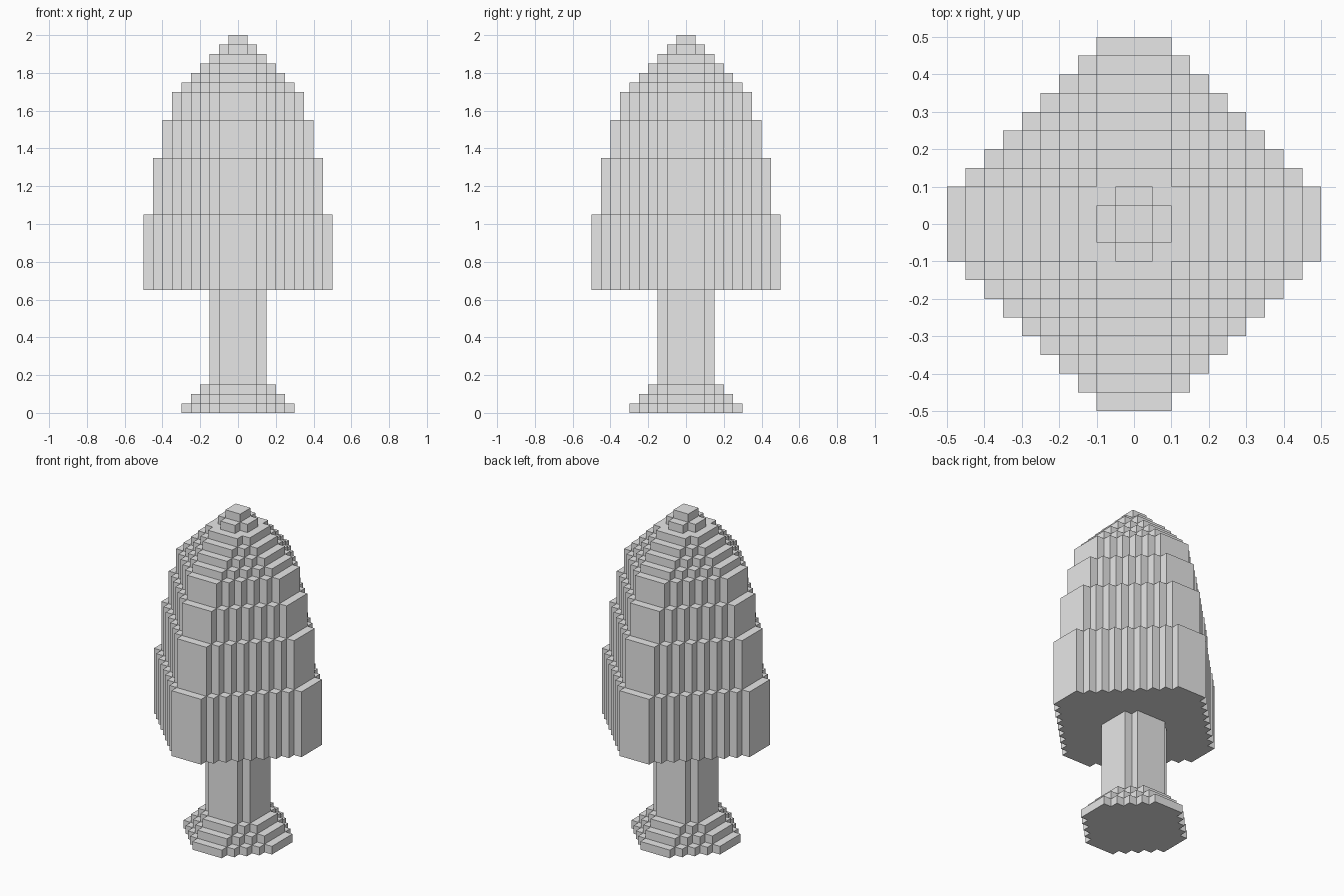
import bpy
import bmesh

CELL = 0.05

cube = bpy.data.objects.get("Cube")
if cube:
    bpy.data.objects.remove(cube, do_unlink=True)

# One plain grey for the whole tree
grey = bpy.data.materials.new("plain_grey")
grey.use_nodes = True
grey.diffuse_color = (0.8, 0.8, 0.8, 1)
grey.node_tree.nodes["Principled BSDF"].inputs["Base Color"].default_value = (0.8, 0.8, 0.8, 1)


def stepped_outline(half, flat):
    """Diamond with staircase corners, in cells, counter-clockwise."""
    x, y = half, flat
    quarter = [(x, y)]
    while x > flat:
        quarter += [(x - 1, y), (x - 1, y + 1)]
        x, y = x - 1, y + 1
    outline = []
    for _ in range(4):
        outline += quarter
        quarter = [(-b, a) for a, b in quarter]
    return outline


def stack(name, bottom, tiers):
    """Pile up stepped prisms; each tier is (half width, top height) in cells."""
    bm = bmesh.new()
    z = bottom
    for half, top in tiers:
        outline = stepped_outline(half, 2 if half > 2 else 1)
        low, high = ([bm.verts.new((x * CELL, y * CELL, h * CELL)) for x, y in outline]
                     for h in (z, top))
        count = len(outline)
        for i in range(count):
            j = (i + 1) % count
            bm.faces.new((low[i], low[j], high[j], high[i]))
        bm.faces.new(high)
        if z == bottom:
            bm.faces.new(low[::-1])
        z = top
    mesh = bpy.data.meshes.new(name)
    bm.to_mesh(mesh)
    bm.free()
    mesh.materials.append(grey)
    obj = bpy.data.objects.new(name, mesh)
    bpy.context.collection.objects.link(obj)
    return obj


# Flared root base
stack("root_base", 0, [(6, 1), (5, 2), (4, 3)])

# Straight trunk
stack("trunk", 3, [(3, 13)])

# Foliage: tall tiers below, single-cell steps towards the tip
foliage_tops = [21, 27, 31, 34, 35, 36, 37, 38, 39, 40]
stack("foliage", 13, [(10 - i, top) for i, top in enumerate(foliage_tops)])
